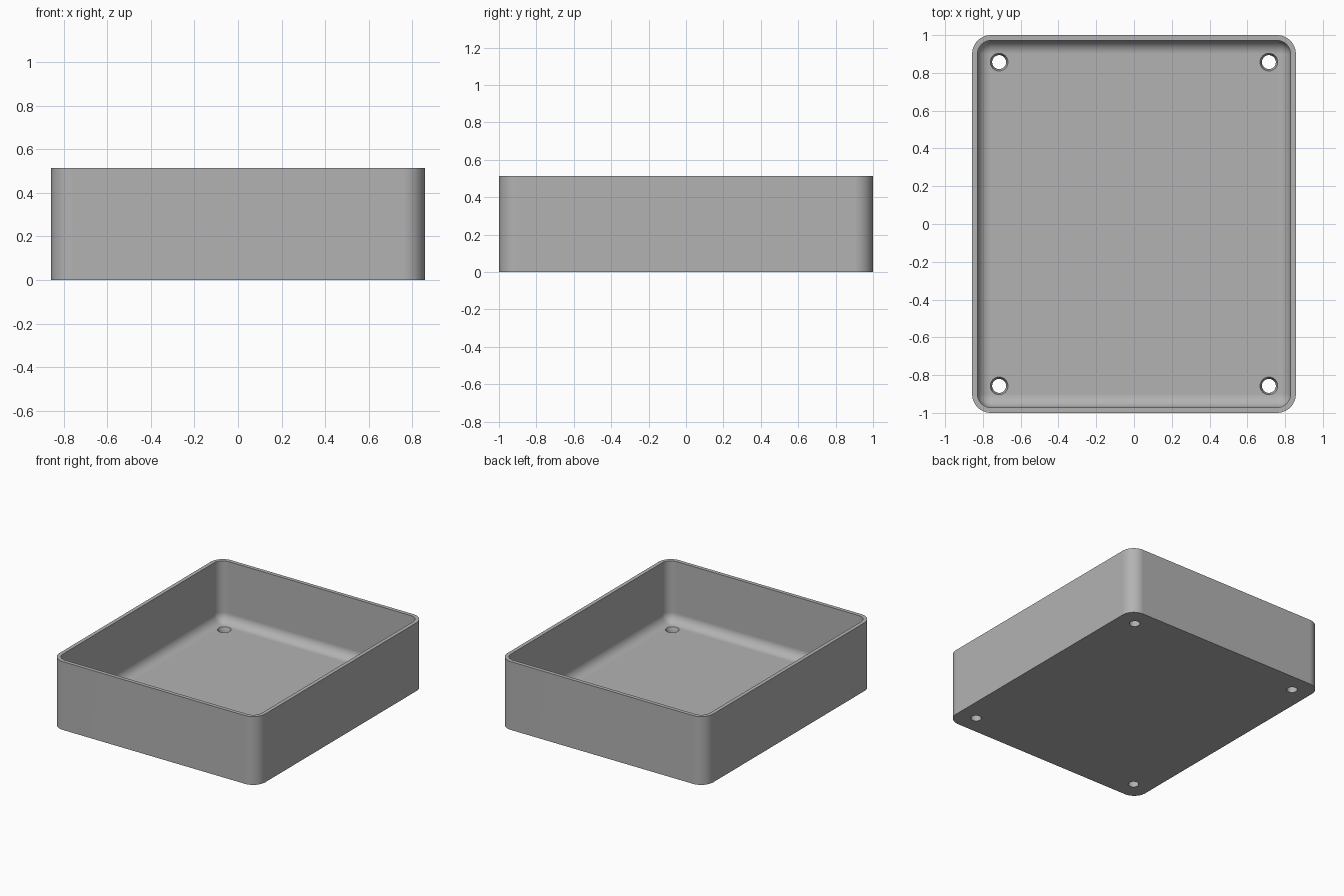
import bpy, bmesh
from math import sin, cos, pi, radians

default = bpy.data.objects.get("Cube")
if default:
    bpy.data.objects.remove(default, do_unlink=True)

WIDTH, DEPTH, HEIGHT = 1.714, 2.0, 0.514
WALL, FLOOR = 0.0286, 0.057
CORNER, FILLET = 0.1, 0.07
STEPS = 12

grey = bpy.data.materials.new("plain grey")
grey.use_nodes = True
colour = (0.45, 0.45, 0.45, 1)
grey.diffuse_color = colour
grey.node_tree.nodes["Principled BSDF"].inputs["Base Color"].default_value = colour


def make_object(name, bm):
    bmesh.ops.recalc_face_normals(bm, faces=bm.faces)
    mesh = bpy.data.meshes.new(name)
    bm.to_mesh(mesh)
    bm.free()
    mesh.materials.append(grey)
    obj = bpy.data.objects.new(name, mesh)
    bpy.context.collection.objects.link(obj)
    return obj


def rounded_ring(bm, inset, z):
    """Rounded rectangle, moved inwards from the outer wall."""
    r = CORNER - inset
    ring = []
    for k, (sx, sy) in enumerate([(1, 1), (-1, 1), (-1, -1), (1, -1)]):
        cx, cy = sx * (WIDTH / 2 - CORNER), sy * (DEPTH / 2 - CORNER)
        for i in range(STEPS + 1):
            a = (k + i / STEPS) * pi / 2
            ring.append(bm.verts.new((cx + r * cos(a), cy + r * sin(a), z)))
    return ring


# Tray section: outer wall, rim, inner wall, then the fillet down to the floor
section = [(0, 0), (0, HEIGHT), (WALL, HEIGHT)]
for i in range(STEPS + 1):
    a = i / STEPS * pi / 2
    section.append((WALL + FILLET * (1 - cos(a)), FLOOR + FILLET * (1 - sin(a))))

bm = bmesh.new()
rings = [rounded_ring(bm, inset, z) for inset, z in section]
for low, high in zip(rings, rings[1:]):
    n = len(low)
    for i in range(n):
        j = (i + 1) % n
        bm.faces.new((low[i], low[j], high[j], high[i]))
bm.faces.new(rings[0])
bm.faces.new(rings[-1])
tray = make_object("tray", bm)

# Screw holes: straight below, widening to a countersink at the floor
hole_section = [(0.037, -0.05), (0.037, 0.03), (0.047, FLOOR), (0.047, FLOOR + 0.05)]
bm = bmesh.new()
SIDES = 32
for x in (-0.714, 0.714):
    for y in (-0.857, 0.857):
        loops = [[bm.verts.new((x + r * cos(2 * pi * i / SIDES), y + r * sin(2 * pi * i / SIDES), z))
                  for i in range(SIDES)] for r, z in hole_section]
        for low, high in zip(loops, loops[1:]):
            for i in range(SIDES):
                j = (i + 1) % SIDES
                bm.faces.new((low[i], low[j], high[j], high[i]))
        bm.faces.new(loops[0])
        bm.faces.new(loops[-1])
cutter = make_object("hole_cutter", bm)

bpy.ops.object.select_all(action='DESELECT')
bpy.context.view_layer.objects.active = tray
tray.select_set(True)
holes = tray.modifiers.new("screw holes", 'BOOLEAN')
holes.operation = 'DIFFERENCE'
holes.solver = 'EXACT'
holes.object = cutter
bpy.ops.object.modifier_apply(modifier=holes.name)
bpy.data.objects.remove(cutter, do_unlink=True)

# Smooth the curved walls and keep the flat faces flat
bpy.ops.object.shade_smooth_by_angle(angle=radians(30))
weighted = tray.modifiers.new("flat faces", 'WEIGHTED_NORMAL')
weighted.keep_sharp = True
